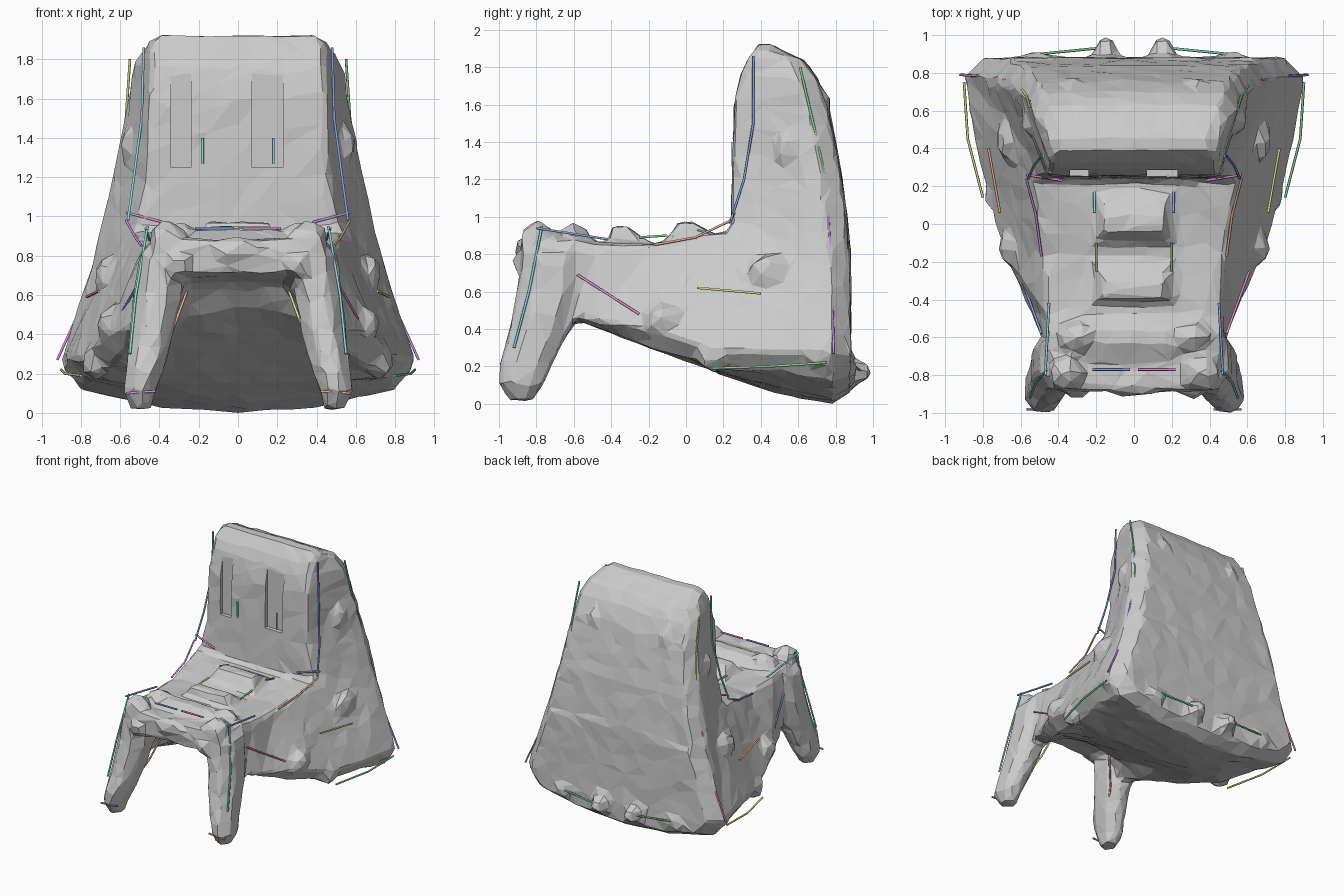
import bpy, bmesh, math
from mathutils import Matrix, Vector

bm = bmesh.new()


def loft(rings):
    """Closed skin through equally long rings of points."""
    vs = [[bm.verts.new(p) for p in r] for r in rings]
    n = len(vs[0])
    for a, b in zip(vs, vs[1:]):
        for i in range(n):
            bm.faces.new((a[i], a[(i + 1) % n], b[(i + 1) % n], b[i]))
    bm.faces.new(vs[0])
    bm.faces.new(vs[-1])


def lump(x, y, z, sx, sy, sz):
    """Mirrored pair of faceted lumps."""
    for s in ((1, -1) if x else (1,)):
        m = Matrix.Translation((s * x, y, z)) @ Matrix.Diagonal((sx, sy, sz, 1))
        bmesh.ops.create_icosphere(bm, subdivisions=1, radius=1.06, matrix=m)


# seat and flanks: half sections along y, from bottom centre to top centre
sections = [
    (-.88, (0, .72), (.28, .71), (.42, .66), (.46, .75), (.42, .90), (0, .88)),
    (-.60, (0, .67), (.25, .65), (.36, .46), (.49, .46), (.46, .87), (0, .87)),
    (-.48, (0, .54), (.28, .50), (.44, .40), (.54, .44), (.46, .86), (0, .86)),
    (-.15, (0, .34), (.38, .33), (.60, .28), (.69, .38), (.48, .85), (0, .86)),
    (.20, (0, .15), (.45, .16), (.70, .18), (.79, .28), (.53, .92), (0, .88)),
    (.50, (0, .05), (.45, .09), (.77, .17), (.86, .28), (.60, .92), (0, .90)),
    (.78, (0, .00), (.40, .03), (.80, .12), (.90, .27), (.70, .88), (0, .90)),
    (.88, (0, .06), (.40, .09), (.70, .15), (.80, .26), (.64, .80), (0, .86)),
]
loft([[(x, y, z) for x, z in h] + [(-x, y, z) for x, z in h[-2:0:-1]]
      for y, *h in sections])

# backrest: z, front y, front half width, side corner y, side half width, rear y, rear half width
levels = [
    (.25, .22, .70, .74, .89, .87, .74),
    (.55, .24, .60, .75, .80, .87, .70),
    (.90, .24, .52, .74, .71, .86, .64),
    (1.20, .25, .46, .72, .64, .83, .57),
    (1.60, .26, .45, .65, .56, .75, .50),
    (1.75, .29, .44, .59, .54, .69, .47),
    (1.84, .33, .44, .54, .49, .62, .45),
    (1.88, .36, .43, .46, .47, .52, .42),
    (1.92, .39, .40, .42, .41, .46, .38),
]
loft([[(-xf, yf, z), (xf, yf, z), (xs, ys, z), (xr, yr, z), (0, yr + .01, z),
       (-xr, yr, z), (-xs, ys, z)] for z, yf, xf, ys, xs, yr, xr in levels])

# front legs: z, x range, y range
leg = [(.82, .28, .50, -.87, -.55), (.60, .29, .53, -.90, -.56),
       (.40, .33, .55, -.94, -.62), (.22, .38, .57, -.99, -.72),
       (.11, .42, .58, -1.0, -.76), (.02, .44, .54, -.94, -.82)]
for s in (1, -1):
    rings = []
    for z, x0, x1, y0, y1 in leg:
        cx, cy = (x0 + x1) / 2, (y0 + y1) / 2
        rings.append([(s * (cx + math.cos(a) * (x1 - x0) * .54),
                       cy + math.sin(a) * (y1 - y0) * .54, z)
                      for a in (math.pi * (i + .5) / 4 for i in range(8))])
    loft(rings)

# stepped cushions across the seat: steep at the front, easing off to the rear
for y0, y1, y2, z, w in [(-.14, 0, .20, .97, .20), (-.44, -.36, -.22, .95, .20),
                         (-.78, -.60, -.50, .93, .24)]:
    loft([[(x, y0, .84), (x, y0 + .04, .88), (x * .8, y1 - .04, z),
           (x * .8, y1 + .04, z), (x, y2, .88), (x, y2, .84)]
          for x in (-w, w)])

# lumps on the seat, corners, rear rim and flanks
for l in [(.30, -.60, .88, .12, .09, .09), (.36, -.79, .90, .10, .09, .08),
          (0, -.85, .83, .20, .07, .07), (.30, -.88, .76, .07, .05, .06),
          (.15, .91, .17, .07, .09, .07), (.52, .85, .18, .09, .07, .07),
          (.82, .72, .26, .08, .09, .09), (.72, .15, .26, .08, .10, .09),
          (.66, -.12, .45, .06, .10, .08), (.68, .45, .70, .05, .12, .10),
          (.55, .55, 1.36, .05, .08, .10), (.33, .73, 1.60, .06, .05, .08)]:
    lump(*l)

bmesh.ops.recalc_face_normals(bm, faces=bm.faces)
mesh = bpy.data.meshes.new("chair_body")
bm.to_mesh(mesh)
bm.free()
body = bpy.data.objects.new("chair_body", mesh)
bpy.context.collection.objects.link(body)

# fuse parts into one rough, faceted skin
m = body.modifiers.new("fuse", 'REMESH')
m.mode = 'VOXEL'
m.voxel_size = .03
tex = bpy.data.textures.new("roughness", 'CLOUDS')
tex.noise_scale = .13
m = body.modifiers.new("rough", 'DISPLACE')
m.texture = tex
m.strength = .018
m.mid_level = .45
m = body.modifiers.new("facets", 'DECIMATE')
m.ratio = .08

# shallow upright grooves in the front of the backrest
for i, (x0, x1) in enumerate([(-.34, -.24), (.07, .23)]):
    bpy.ops.mesh.primitive_cube_add(size=1, location=((x0 + x1) / 2, .225, 1.51))
    cut = bpy.context.object
    cut.name = "groove_cutter_%d" % i
    cut.scale = (x1 - x0, .12, .52)
    cut.hide_render = True
    cut.hide_set(True)
    m = body.modifiers.new("groove", 'BOOLEAN')
    m.operation = 'DIFFERENCE'
    m.object = cut

# thin coloured strands along the edges, mirrored
colours = [(.25, .38, .75), (.25, .65, .3), (.55, .3, .75), (.3, .68, .75),
           (.75, .72, .3), (.75, .3, .6), (.25, .75, .6), (.78, .42, .3)]
mats = []
for i, c in enumerate(colours):
    mt = bpy.data.materials.new("strand_colour_%d" % i)
    mt.diffuse_color = (*c, 1)
    mats.append(mt)

strands = [
    [(.48, .36, 1.86), (.49, .36, 1.5), (.53, .31, 1.2), (.56, .24, .98)],
    [(.55, .61, 1.80), (.57, .68, 1.5), (.61, .74, 1.23)],
    [(.66, .76, 1.02), (.77, .78, .6), (.92, .79, .27)],
    [(.46, -.77, .95), (.52, -.84, .6), (.55, -.92, .3)],
    [(.23, -.57, .70), (.34, -.68, .4), (.43, -.83, .2)],
    [(.02, -.77, .94), (.22, -.77, .94)],
    [(.01, -.60, .69), (.20, -.60, .69)],
    [(.57, .24, .98), (.52, .05, .89), (.49, -.17, .85)],
    [(.45, -.42, .88), (.47, -.80, .94)],
    [(.80, .14, .19), (.88, .45, .20), (.90, .75, .22)],
    [(.38, .23, .97), (.57, .26, 1.02)],
    [(.18, .25, 1.27), (.18, .25, 1.4)],
    [(.71, .06, .62), (.77, .40, .59)],
    [(.49, -.58, .69), (.61, -.25, .48)],
    [(.20, .93, .18), (.50, .90, .20)],
    [(.42, -.98, .11), (.57, -.98, .10)],
    [(.21, .06, .93), (.21, .17, .90)],
    [(.20, -.10, .90), (.20, -.25, .89)],
]
for i, pts in enumerate(strands):
    for s, side in ((1, "right"), (-1, "left")):
        cu = bpy.data.curves.new("edge_strand", 'CURVE')
        cu.dimensions = '3D'
        cu.bevel_depth = .007
        cu.bevel_resolution = 1
        cu.use_fill_caps = True
        sp = cu.splines.new('POLY')
        sp.points.add(len(pts) - 1)
        for p, (x, y, z) in zip(sp.points, pts):
            p.co = (s * x, y, z, 1)
        cu.materials.append(mats[(i + (s < 0) * 3) % len(mats)])
        ob = bpy.data.objects.new("edge_strand_%d_%s" % (i, side), cu)
        bpy.context.collection.objects.link(ob)
